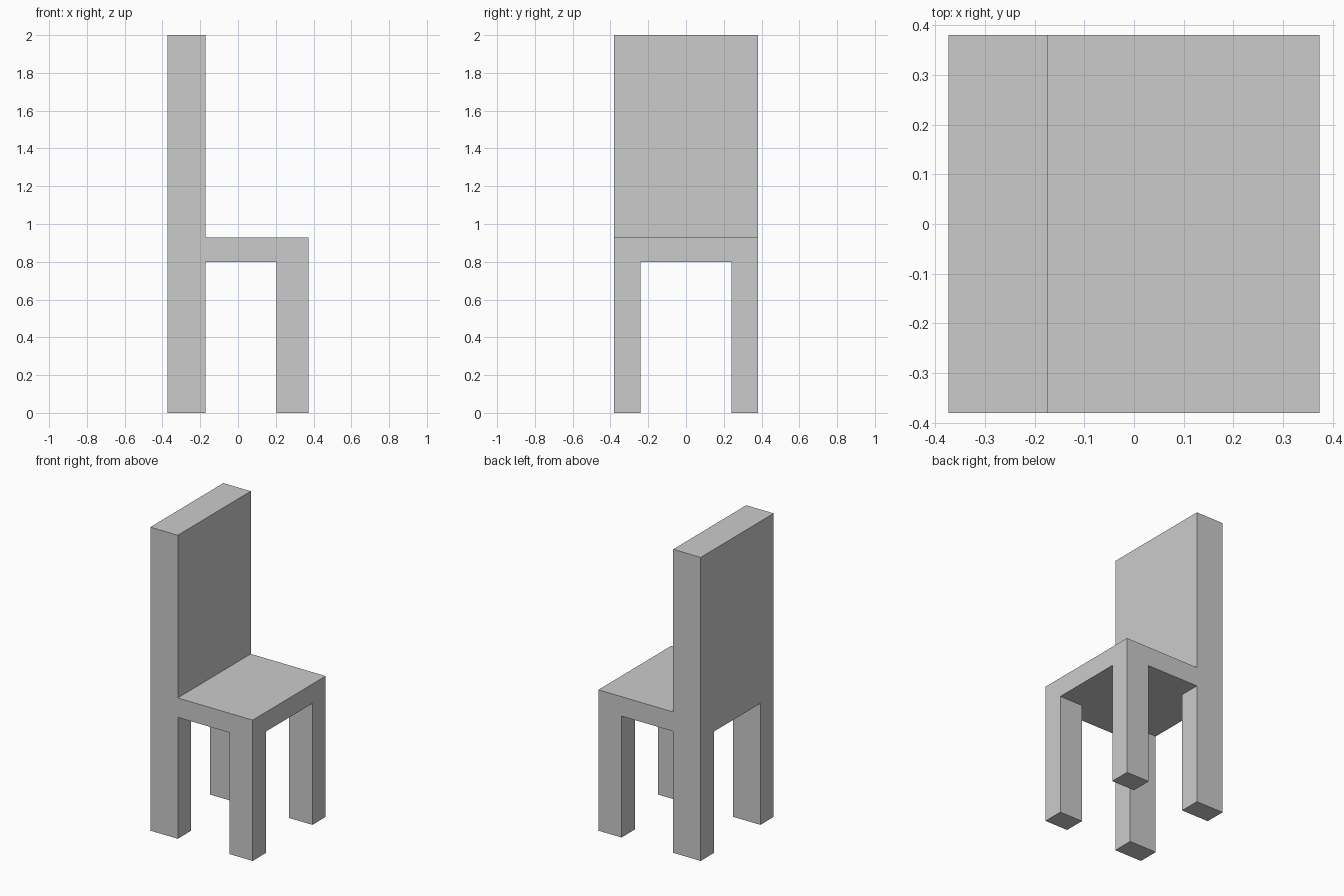
import bpy, bmesh

if "Cube" in bpy.data.objects:
    bpy.data.objects.remove(bpy.data.objects["Cube"])

XS = [-0.373, -0.173, 0.204, 0.373]   # rear, back front, front leg, front edge
YS = [-0.38, -0.242, 0.242, 0.38]     # leg sides
SEAT_BOTTOM, SEAT_TOP, BACK_TOP = 0.80, 0.928, 2.0


def pull(bm, faces, z):
    """Extrude a face region vertically to height z."""
    new = bmesh.ops.extrude_face_region(bm, geom=faces)["geom"]
    for v in new:
        if isinstance(v, bmesh.types.BMVert):
            v.co.z = z
    return [f for f in new if isinstance(f, bmesh.types.BMFace)]


bm = bmesh.new()

# Seat: a 3 x 3 sheet thickened into a slab
verts = [[bm.verts.new((x, y, SEAT_BOTTOM)) for y in YS] for x in XS]
under = [[bm.faces.new((verts[i][j], verts[i][j + 1], verts[i + 1][j + 1], verts[i + 1][j]))
          for j in range(3)] for i in range(3)]
top = pull(bm, [f for row in under for f in row], SEAT_TOP)

# Backrest: rear strip of the seat pulled up
pull(bm, [f for f in top if f.calc_center_median().x < XS[1]], BACK_TOP)

# Four legs: corner cells pulled down to the floor
for i in (0, 2):
    for j in (0, 2):
        pull(bm, [under[i][j]], 0.0)

# Clean surfaces: merge coplanar faces
bmesh.ops.recalc_face_normals(bm, faces=bm.faces[:])
bmesh.ops.dissolve_limit(bm, angle_limit=0.01, verts=bm.verts[:], edges=bm.edges[:])

mesh = bpy.data.meshes.new("chair")
bm.to_mesh(mesh)
bm.free()
bpy.context.collection.objects.link(bpy.data.objects.new("chair", mesh))
